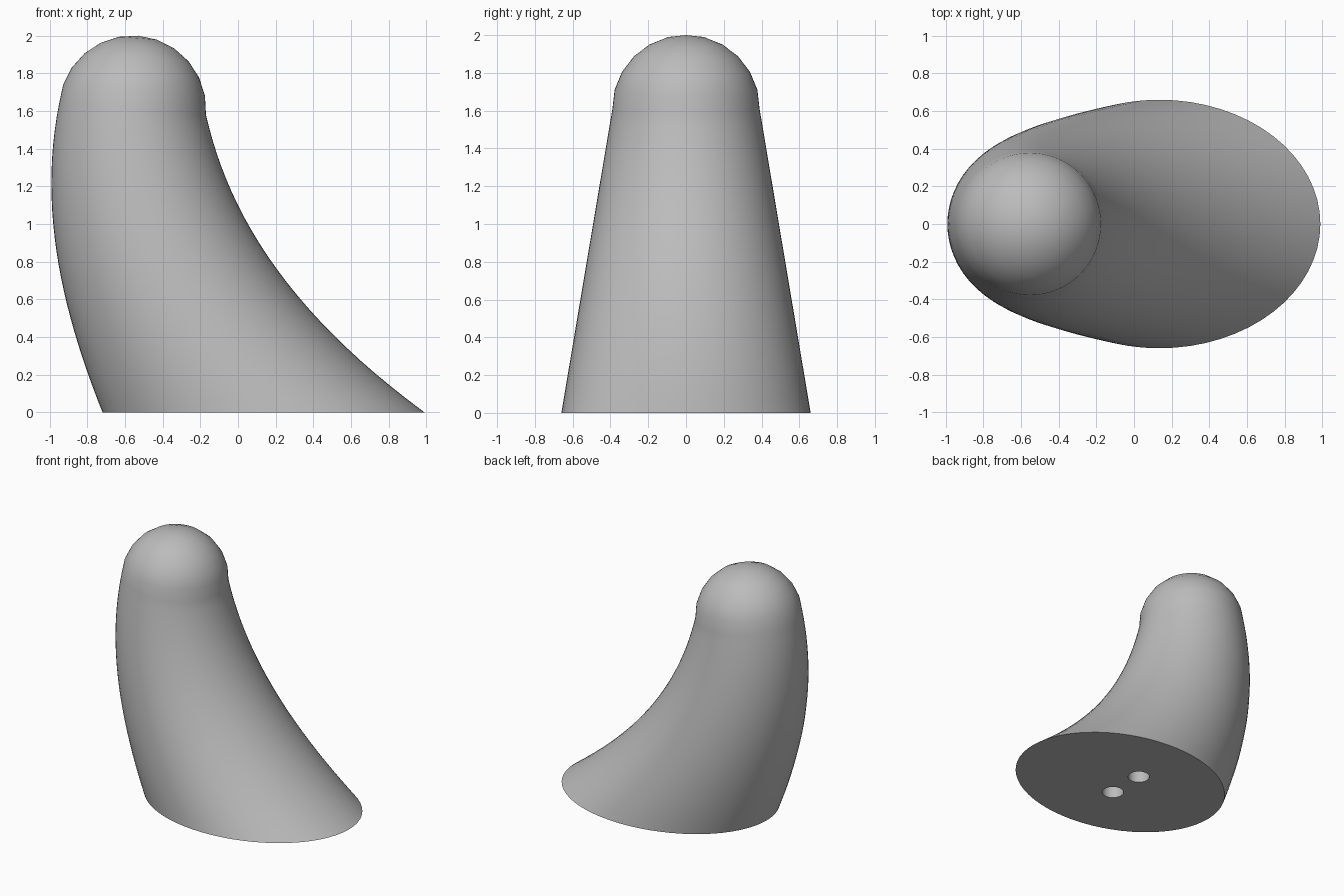
import bpy
import bmesh
import math
from mathutils import Vector
from mathutils.geometry import interpolate_bezier

cube = bpy.data.objects.get("Cube")
if cube:
    bpy.data.objects.remove(cube)

SEGMENTS = 64
STEPS = 24

grey = bpy.data.materials.new("plain_grey")
grey.use_nodes = True
colour = (0.5, 0.5, 0.5, 1)
grey.diffuse_color = colour
grey.node_tree.nodes["Principled BSDF"].inputs["Base Color"].default_value = colour


def edge_curve(points):
    return interpolate_bezier(*[Vector((x, 0, z)) for x, z in points], STEPS)


def add_ring(bm, centre, across, half_depth):
    ring = []
    for i in range(SEGMENTS):
        a = math.tau * i / SEGMENTS
        side = Vector((0, half_depth * math.sin(a), 0))
        ring.append(bm.verts.new(centre + across * math.cos(a) + side))
    return ring


# Curved, tapering body lofted between its two side edges
left_edge = edge_curve([(-0.72, 0), (-0.94, 0.55), (-1.06, 1.09), (-0.95, 1.64)])
right_edge = edge_curve([(0.99, 0), (0.27, 0.53), (-0.05, 1.05), (-0.17, 1.58)])
bm = bmesh.new()
rings = []
for low, high in zip(left_edge, right_edge):
    centre = (low + high) / 2
    across = (high - low) / 2
    rings.append(add_ring(bm, centre, across, 0.66 - 0.168 * centre.z))

# Rounded tip, following the tilt of the last body ring
radius = across.length
axis = across.cross(Vector((0, 1, 0))).normalized()
for step in range(1, 6):
    a = math.radians(15 * step)
    rings.append(add_ring(bm, centre + axis * radius * math.sin(a),
                          across * math.cos(a), radius * math.cos(a)))
pole = bm.verts.new(centre + axis * radius)

bm.faces.new(rings[0])
for i in range(SEGMENTS):
    j = (i + 1) % SEGMENTS
    for lower, upper in zip(rings, rings[1:]):
        bm.faces.new((lower[i], lower[j], upper[j], upper[i]))
    bm.faces.new((rings[-1][i], rings[-1][j], pole))
bmesh.ops.recalc_face_normals(bm, faces=bm.faces)
mesh = bpy.data.meshes.new("hook_body")
bm.to_mesh(mesh)
bm.free()
mesh.materials.append(grey)
body = bpy.data.objects.new("hook_body", mesh)
bpy.context.collection.objects.link(body)

# Two blind mounting holes in the base
for y in (-0.15, 0.15):
    bpy.ops.mesh.primitive_cylinder_add(vertices=32, radius=0.08, depth=0.8,
                                        location=(0.08, y, 0))
    cutter = bpy.context.object
    cutter.name = "hole_cutter"
    cutter.hide_render = True
    cutter.data.materials.append(grey)
    bpy.context.view_layer.objects.active = body
    cut = body.modifiers.new("mounting_hole", "BOOLEAN")
    cut.operation = "DIFFERENCE"
    cut.solver = "EXACT"
    cut.object = cutter
    bpy.ops.object.modifier_apply(modifier=cut.name)
    bpy.data.objects.remove(cutter)

# Smooth skin with a crisp base rim and hole rims
bpy.ops.object.select_all(action="DESELECT")
body.select_set(True)
bpy.context.view_layer.objects.active = body
bpy.ops.object.shade_smooth_by_angle(angle=math.radians(35))
